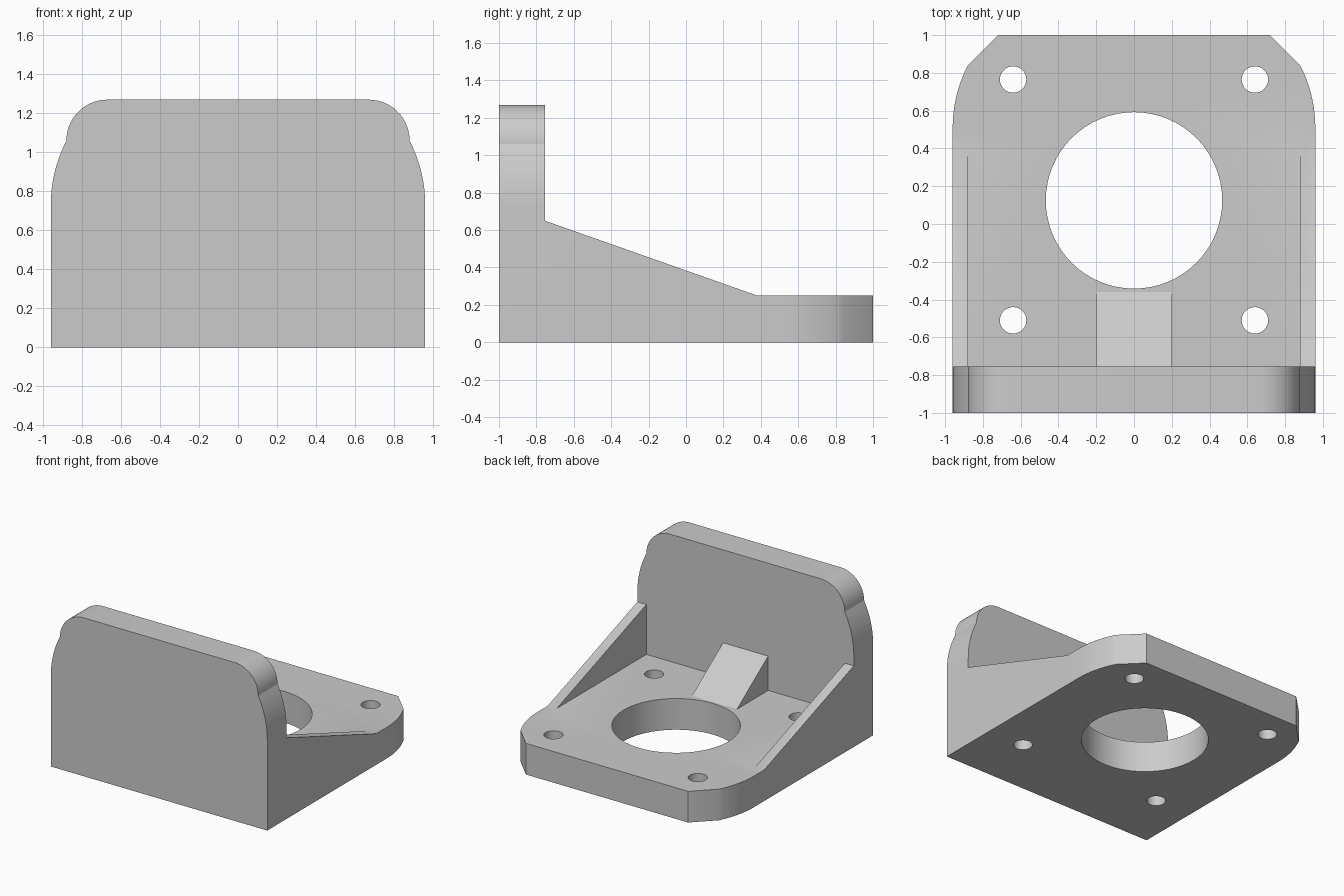
import bpy
import bmesh
from math import sin, cos, pi, radians
from mathutils import Vector

cube = bpy.data.objects.get("Cube")
if cube:
    bpy.data.objects.remove(cube)

HALF_W = 0.96      # outer half width
INNER_W = 0.88     # half width between the gussets
WALL_Y = -0.755    # inner face of the upright wall
FLOOR = 0.25       # base plate thickness
WALL_TOP = 1.27


def prism(name, points, axis, lo, hi):
    """Extrude a 2D outline along an axis (0=x, 1=y, 2=z)."""
    def place(p, d):
        c = list(p)
        c.insert(axis, d)
        return Vector(c)
    bm = bmesh.new()
    face = bm.faces.new([bm.verts.new(place(p, lo)) for p in points])
    moved = bmesh.ops.extrude_face_region(bm, geom=[face])["geom"]
    shift = place((0, 0), hi - lo)
    bmesh.ops.translate(bm, vec=shift, verts=[v for v in moved if isinstance(v, bmesh.types.BMVert)])
    bmesh.ops.recalc_face_normals(bm, faces=bm.faces)
    mesh = bpy.data.meshes.new(name)
    bm.to_mesh(mesh)
    bm.free()
    obj = bpy.data.objects.new(name, mesh)
    bpy.context.collection.objects.link(obj)
    return obj


def arc(cx, cy, r, start, end, n):
    steps = [radians(start + (end - start) * i / n) for i in range(n + 1)]
    return [(cx + r * cos(a), cy + r * sin(a)) for a in steps]


def mirrored(half):
    return half + [(-x, y) for x, y in reversed(half)]


def combine(target, cutter, operation):
    mod = target.modifiers.new("combine", 'BOOLEAN')
    mod.operation = operation
    mod.solver = 'EXACT'
    mod.object = cutter
    bpy.context.view_layer.objects.active = target
    bpy.ops.object.modifier_apply(modifier=mod.name)
    bpy.data.objects.remove(cutter)


# Side profile: upright wall, sloping gussets and base
bracket = prism("motor_bracket", [
    (-1, 0), (1, 0), (1, FLOOR), (0.38, FLOOR),
    (WALL_Y, 0.65), (WALL_Y, 1.5), (-1, 1.5)], 0, -1.2, 1.2)

# Shoulder curve shared by wall and base
R = 0.72


def shoulder(start):
    return arc(HALF_W - R, start, R, 0, 27.3, 10)


# Wall outline with rounded upper corners
wall = [(HALF_W, -0.2)] + shoulder(0.73) + arc(0.67, WALL_TOP - 0.21, 0.21, 2, 90, 14)
combine(bracket, prism("wall_outline", mirrored(wall), 1, -1.2, 1.2), 'INTERSECT')

# Base outline with chamfered rear corners
base = [(HALF_W, -1.2)] + shoulder(0.51) + [(0.72, 1.0), (0.52, 1.2)]
combine(bracket, prism("base_outline", mirrored(base), 2, -0.2, 1.6), 'INTERSECT')

# Pocket between the gussets, leaving the ramp block standing
pocket = prism("pocket", [(WALL_Y, FLOOR), (0.38, FLOOR), (0.38, 1.0), (WALL_Y, 1.0)],
               0, -INNER_W, INNER_W)
ramp = prism("ramp_block", [(WALL_Y - 0.1, FLOOR - 0.1), (-0.22, FLOOR - 0.1),
                            (-0.36, FLOOR), (WALL_Y, 0.525), (WALL_Y - 0.1, 0.595)],
             0, -0.2, 0.2)
combine(pocket, ramp, 'DIFFERENCE')
combine(bracket, pocket, 'DIFFERENCE')

# Central bore and four screw holes
holes = [(0, 0.125, 0.467, 64)]
holes += [(x, y, 0.07, 32) for x in (-0.64, 0.64) for y in (-0.51, 0.765)]
for x, y, r, n in holes:
    ring = arc(x, y, r, 0, 360, n)[:-1]
    combine(bracket, prism("hole", ring, 2, -0.2, 0.4), 'DIFFERENCE')

# Plain grey finish
grey = bpy.data.materials.new("light_grey")
grey.use_nodes = True
colour = (0.6, 0.6, 0.6, 1)
grey.diffuse_color = colour
grey.node_tree.nodes["Principled BSDF"].inputs["Base Color"].default_value = colour
bracket.data.materials.clear()
bracket.data.materials.append(grey)

bpy.ops.object.select_all(action='DESELECT')
bracket.select_set(True)
bpy.context.view_layer.objects.active = bracket
bpy.ops.object.shade_smooth_by_angle(angle=radians(25))
